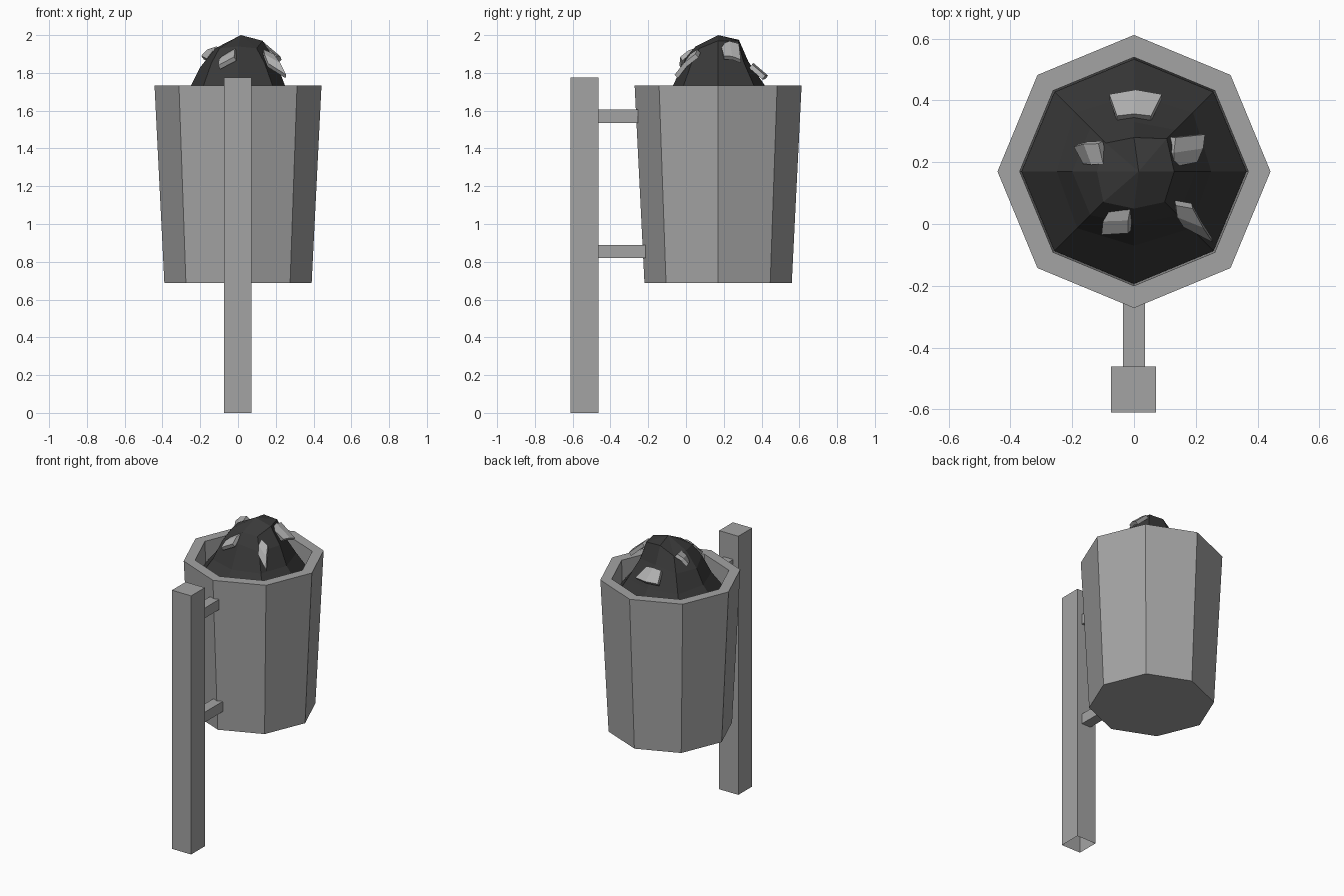
import bpy, bmesh, math
from mathutils import Vector, Matrix

if "Cube" in bpy.data.objects:
    bpy.data.objects.remove(bpy.data.objects["Cube"])

CY = 0.17  # bin axis in y
GREY = (0.37, 0.37, 0.37, 1)
DARK = (0.04, 0.04, 0.04, 1)
PALE = (0.42, 0.42, 0.42, 1)


def make(name, bm, color, recalc=True):
    if recalc:
        bmesh.ops.recalc_face_normals(bm, faces=bm.faces[:])
    me = bpy.data.meshes.new(name)
    bm.to_mesh(me)
    bm.free()
    ob = bpy.data.objects.new(name, me)
    bpy.context.collection.objects.link(ob)
    mat = bpy.data.materials.new(name + "_mat")
    mat.diffuse_color = color
    mat.use_nodes = True
    mat.node_tree.nodes["Principled BSDF"].inputs["Base Color"].default_value = mat.diffuse_color
    me.materials.append(mat)
    return ob


def box(name, lo, hi, open_bottom=False):
    lo, hi = Vector(lo), Vector(hi)
    bm = bmesh.new()
    bmesh.ops.create_cube(bm, size=1, matrix=Matrix.Translation((lo + hi) / 2) @ Matrix.Diagonal((*(hi - lo), 1)))
    bm.normal_update()
    if open_bottom:
        bmesh.ops.delete(bm, geom=[f for f in bm.faces if f.normal.z < -0.9], context='FACES_ONLY')
    return make(name, bm, GREY, recalc=not open_bottom)


def lathe(bm, rings):
    """Skin 8-sided rings; each ring is a list of 8 (radius, z)."""
    loops = [[bm.verts.new((r * math.cos(i * math.pi / 4), CY + r * math.sin(i * math.pi / 4), z))
              for i, (r, z) in enumerate(ring)] for ring in rings]
    for a, b in zip(loops, loops[1:]):
        for i in range(8):
            j = (i + 1) % 8
            bm.faces.new((a[i], a[j], b[j], b[i]))
    return loops


# Post and brackets
box("post", (-0.074, -0.611, 0), (0.072, -0.462, 1.775), open_bottom=True)
for name, z, y in (("upper_bracket", 1.535, -0.255), ("lower_bracket", 0.82, -0.215)):
    box(name, (-0.035, -0.47, z), (0.035, y, z + 0.07))

# Tapered octagonal bin with recessed top
bm = bmesh.new()
loops = lathe(bm, [[p] * 8 for p in ((0.39, 0.688), (0.442, 1.733), (0.37, 1.733), (0.364, 1.55))])
bm.faces.new(loops[0])
bm.faces.new(loops[-1])
make("bin", bm, GREY)

# Lumpy rubbish heap
bm = bmesh.new()
loops = lathe(bm, [
    [(0.364, 1.59)] * 8,
    [(0.25, 1.73), (0.27, 1.73), (0.25, 1.73), (0.27, 1.72), (0.25, 1.73), (0.26, 1.73), (0.24, 1.73), (0.26, 1.73)],
    [(0.20, 1.86), (0.19, 1.86), (0.16, 1.86), (0.20, 1.83), (0.20, 1.83), (0.20, 1.85), (0.17, 1.88), (0.20, 1.85)],
    [(0.13, 1.97), (0.15, 1.97), (0.11, 1.975), (0.13, 1.92), (0.12, 1.93), (0.14, 1.93), (0.12, 1.94), (0.14, 1.93)],
])
peak = bm.verts.new((0.015, CY, 2.0))
for i in range(8):
    bm.faces.new((loops[-1][i], loops[-1][(i + 1) % 8], peak))
make("rubbish_heap", bm, DARK)

# Litter scraps: four top corners, thickened downwards and creased across the middle
scraps = [
    [(-0.08, 0.42, 1.785), (-0.055, 0.35, 1.845), (0.055, 0.35, 1.845), (0.09, 0.42, 1.785)],
    [(-0.195, 0.25, 1.89), (-0.165, 0.195, 1.875), (-0.10, 0.195, 1.935), (-0.115, 0.26, 1.94)],
    [(0.13, 0.185, 1.95), (0.205, 0.20, 1.89), (0.23, 0.29, 1.87), (0.135, 0.28, 1.955)],
    [(-0.105, -0.035, 1.84), (-0.02, -0.03, 1.885), (-0.01, 0.06, 1.935), (-0.07, 0.06, 1.90)],
    [(0.16, -0.01, 1.85), (0.255, -0.06, 1.79), (0.19, 0.05, 1.90), (0.135, 0.06, 1.925)],
]
for n, corners in enumerate(scraps):
    a, b, c, d = map(Vector, corners)
    nz = (c - a).cross(d - b).normalized()
    nz *= 1 if nz.z > 0 else -1
    bm = bmesh.new()
    rows = []
    for p, q, lift in ((a, b, 0), ((a + d) / 2, (b + c) / 2, 0.01), (d, c, 0)):
        tilt = (p - q) * 0.12 if lift else Vector()
        rows.append([bm.verts.new(v) for v in (p + tilt + nz * lift, q + nz * lift, q + nz * (lift - 0.025),
                                               p + tilt + nz * (lift - 0.025))])
    for r, s in zip(rows, rows[1:]):
        for i in range(4):
            j = (i + 1) % 4
            bm.faces.new((r[i], r[j], s[j], s[i]))
    bm.faces.new(rows[0])
    bm.faces.new(rows[-1])
    make(f"litter_scrap_{n + 1}", bm, PALE)
